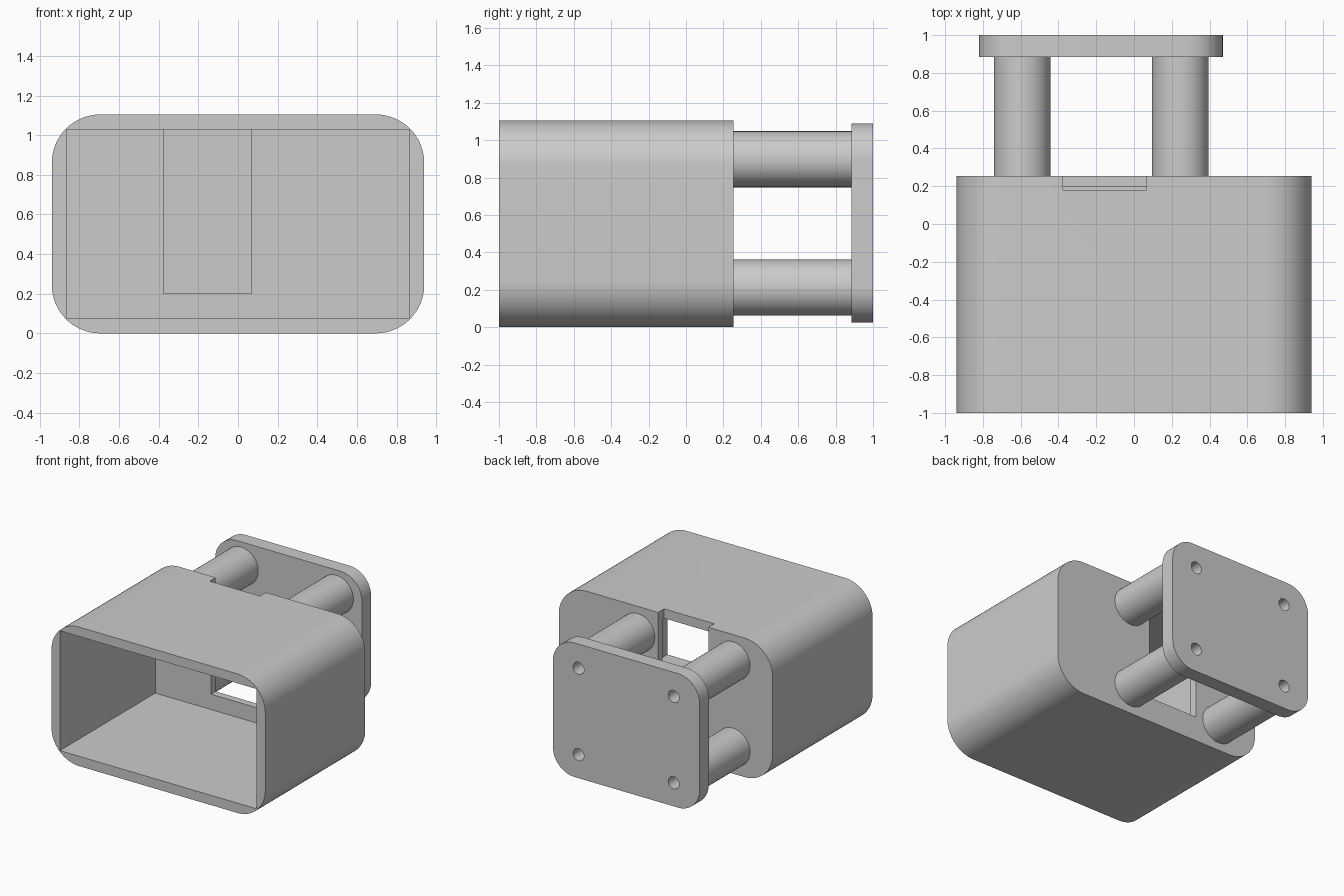
import bpy, bmesh
from math import cos, sin, pi
from mathutils import Vector

cube = bpy.data.objects.get("Cube")
if cube:
    bpy.data.objects.remove(cube)

grey = bpy.data.materials.new("plain grey")
grey.use_nodes = True
COLOUR = (0.6, 0.6, 0.6, 1)
grey.diffuse_color = COLOUR
grey.node_tree.nodes["Principled BSDF"].inputs["Base Color"].default_value = COLOUR


def prism(name, x, z, y, radius=0, steps=16):
    """Rectangle with rounded corners in x and z, extruded along y."""
    corners = [(x[1], z[1]), (x[0], z[1]), (x[0], z[0]), (x[1], z[0])]
    outline = []
    for i, (cx, cz) in enumerate(corners):
        if not radius:
            outline.append((cx, cz))
            continue
        mx = cx - radius if cx == x[1] else cx + radius
        mz = cz - radius if cz == z[1] else cz + radius
        for s in range(steps + 1):
            a = pi / 2 * (i + s / steps)
            outline.append((mx + radius * cos(a), mz + radius * sin(a)))
    bm = bmesh.new()
    face = bm.faces.new([bm.verts.new((px, y[0], pz)) for px, pz in outline])
    ext = bmesh.ops.extrude_face_region(bm, geom=[face])
    top = [v for v in ext["geom"] if isinstance(v, bmesh.types.BMVert)]
    bmesh.ops.translate(bm, verts=top, vec=Vector((0, y[1] - y[0], 0)))
    bmesh.ops.remove_doubles(bm, verts=bm.verts, dist=1e-5)
    bmesh.ops.recalc_face_normals(bm, faces=bm.faces)
    mesh = bpy.data.meshes.new(name)
    bm.to_mesh(mesh)
    bm.free()
    mesh.materials.append(grey)
    ob = bpy.data.objects.new(name, mesh)
    bpy.context.collection.objects.link(ob)
    return ob


def rod(name, x, z, r, y, sides=48):
    bpy.ops.mesh.primitive_cylinder_add(vertices=sides, radius=r, depth=y[1] - y[0],
                                        location=(x, (y[0] + y[1]) / 2, z),
                                        rotation=(pi / 2, 0, 0))
    ob = bpy.context.object
    ob.name = name
    ob.data.materials.append(grey)
    return ob


def activate(ob):
    bpy.ops.object.select_all(action="DESELECT")
    ob.select_set(True)
    bpy.context.view_layer.objects.active = ob


def cut(ob, cutter):
    """Subtract the cutter and discard it."""
    mod = ob.modifiers.new("cut", "BOOLEAN")
    mod.operation, mod.solver, mod.object = "DIFFERENCE", "EXACT", cutter
    activate(ob)
    bpy.ops.object.modifier_apply(modifier=mod.name)
    bpy.data.objects.remove(cutter)


def smooth(ob):
    activate(ob)
    bpy.ops.object.shade_smooth_by_angle(angle=pi / 6)


BACK, PLATE = 0.255, 0.885

# Hollow housing, open at the front, with a slot through the back wall and roof
housing = prism("housing", (-0.94, 0.94), (0, 1.105), (-1, BACK), 0.245)
cut(housing, prism("cavity", (-0.865, 0.865), (0.078, 1.03), (-1.2, 0.197)))
cut(housing, prism("slot", (-0.375, 0.067), (0.2, 1.3), (0.18, 0.4)))
smooth(housing)

# Mounting plate behind the housing
plate = prism("mounting_plate", (-0.82, 0.47), (0.025, 1.09), (PLATE, 1), 0.19)

# Four standoff posts with screw holes running in from the plate
for side, x in (("right", -0.592), ("left", 0.245)):
    for level, z in (("lower", 0.212), ("upper", 0.898)):
        post = rod(f"{side}_{level}_post", x, z, 0.15, (BACK, PLATE))
        cut(post, rod("hole", x, z, 0.048, (BACK + 0.1, 1.1), 32))
        cut(plate, rod("hole", x, z, 0.048, (PLATE - 0.1, 1.1), 32))
        smooth(post)
smooth(plate)
